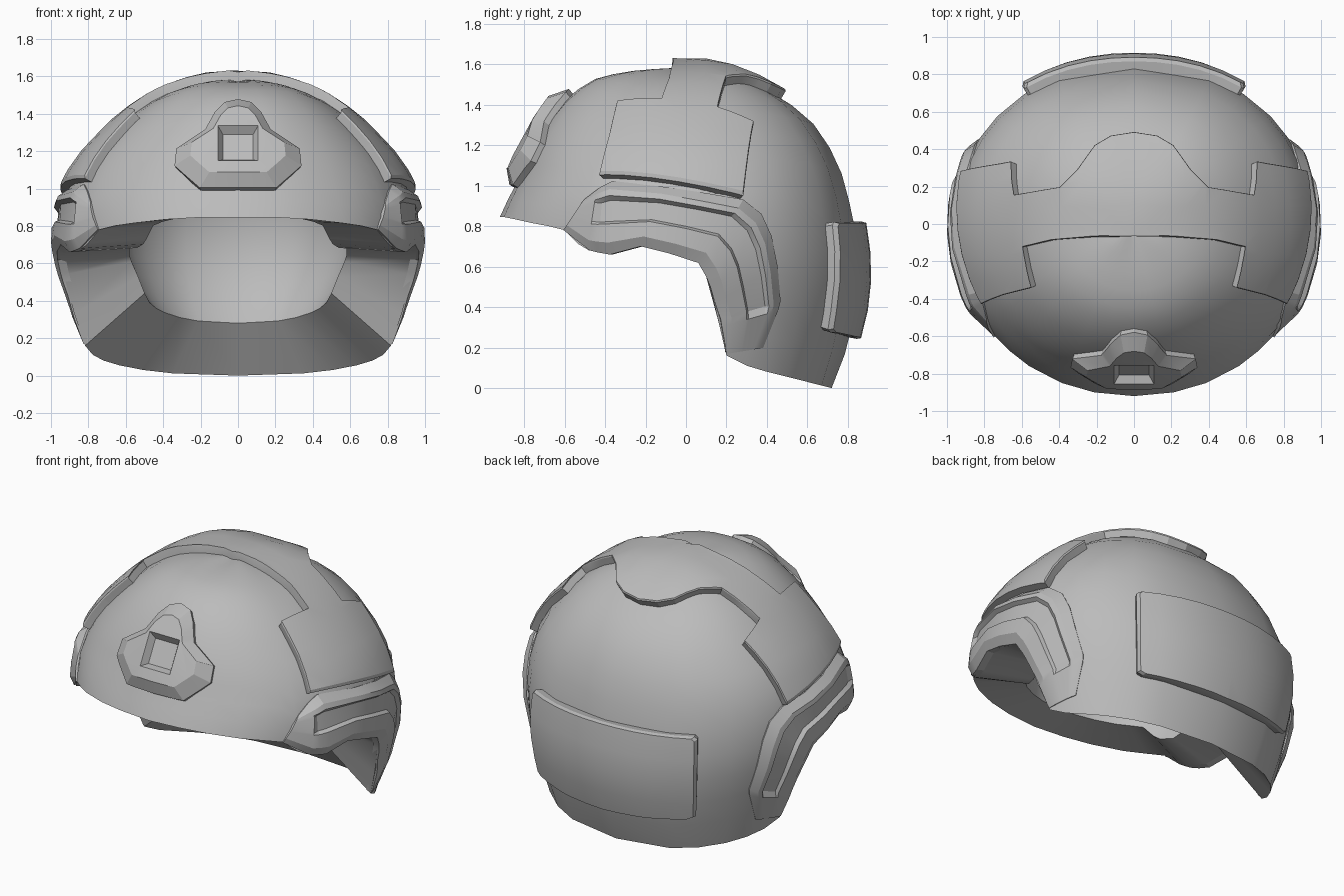
import bpy, bmesh, math
from mathutils import Vector

cube = bpy.data.objects.get("Cube")
if cube:
    bpy.data.objects.remove(cube, do_unlink=True)

grey = bpy.data.materials.new("matte grey")
grey.use_nodes = True
grey.diffuse_color = (0.5, 0.5, 0.5, 1)
grey.node_tree.nodes["Principled BSDF"].inputs["Base Color"].default_value = (0.5, 0.5, 0.5, 1)

CENTRE = Vector((0, 0, 0.75))

# Dome outlines as (distance from the middle, height)
FRONT = [(0, 1.57), (.13, 1.57), (.27, 1.565), (.47, 1.52), (.6, 1.42), (.72, 1.26), (.8, 1.1), (.84, 1), (.92, .845), (.93, .7), (.8, .1)]
BACK = [(0, 1.57), (.1, 1.565), (.2, 1.55), (.47, 1.43), (.6, 1.34), (.74, 1.13), (.81, .9), (.84, .75), (.855, .6), (.81, .28), (.72, 0)]
SIDE = [(0, 1.57), (.1, 1.567), (.2, 1.555), (.38, 1.505), (.56, 1.4), (.715, 1.26), (.86, 1.09), (.935, .93), (.95, .8), (.955, .65), (.9, .41), (.84, .17), (.79, 0)]


def polar(profile):
    return [(math.atan2(z - CENTRE.z, d), math.hypot(d, z - CENTRE.z)) for d, z in profile]


FRONT, BACK, SIDE = polar(FRONT), polar(BACK), polar(SIDE)


def lookup(table, e):
    for (e0, r0), (e1, r1) in zip(table, table[1:]):
        if e >= e1:
            return r0 + (r1 - r0) * (e0 - e) / (e0 - e1)
    return table[-1][1]


def radius(d):
    """Distance from the centre to the dome along direction d."""
    h = math.hypot(d.x, d.y)
    e = math.atan2(d.z, h)
    c, s = (abs(d.x) / h, abs(d.y) / h) if h > 1e-6 else (1, 0)
    fb, n = (lookup(FRONT, e), 2.08) if d.y < 0 else (lookup(BACK, e), 2.14)
    return ((c / lookup(SIDE, e)) ** n + (s / fb) ** n) ** (-1 / n)


def level(p):
    d = p - CENTRE
    return d.length / radius(d)


def cast(origin, direction):
    """Point where a ray from inside leaves the dome."""
    lo, hi = 0, 1.5
    for _ in range(30):
        mid = (lo + hi) / 2
        if level(origin + direction * mid) < 1:
            lo = mid
        else:
            hi = mid
    return origin + direction * lo


def normal(p):
    h = 0.03
    axes = [Vector((h, 0, 0)), Vector((0, h, 0)), Vector((0, 0, h))]
    return Vector([level(p + a) - level(p - a) for a in axes]).normalized()


# Ways of wrapping flat (u, v) shapes onto the dome
def over_top(u, v):
    return cast(Vector((0, v, CENTRE.z)), Vector((math.sin(u), 0, math.cos(u))))


def around_back(u, v):
    return cast(Vector((0, 0, v)), Vector((math.sin(u), math.cos(u), 0)))


def on_front(u, v):
    return cast(Vector((u, 0, v)), Vector((0, -1, 0)))


def on_left(u, v):
    return cast(Vector((0, u, v)), Vector((1, 0, 0)))


def wrap(bm, mapping):
    for v in bm.verts:
        p = mapping(v.co.x, v.co.y)
        v.co = p + normal(p) * v.co.z


def finish(name, bm, angle):
    bmesh.ops.recalc_face_normals(bm, faces=bm.faces)
    mesh = bpy.data.meshes.new(name)
    bm.to_mesh(mesh)
    bm.free()
    mesh.materials.append(grey)
    ob = bpy.data.objects.new(name, mesh)
    bpy.context.collection.objects.link(ob)
    bpy.ops.object.select_all(action='DESELECT')
    ob.select_set(True)
    bpy.context.view_layer.objects.active = ob
    bpy.ops.object.shade_smooth_by_angle(angle=math.radians(angle))


def mirrored(half):
    return half + [(-u, v) for u, v in reversed(half) if abs(u) > 1e-6]


def plate(name, outline, mapping, thick, rim, shrink, step, socket=None):
    """Raised panel with a chamfered border and an optional square socket."""
    bm = bmesh.new()
    mid = Vector((0, sum(v for u, v in outline) / len(outline), 0))
    top = [mid + (Vector((u, v, 0)) - mid) * shrink + Vector((0, 0, thick)) for u, v in outline]
    bm.faces.new([bm.verts.new(p) for p in top])
    cuts = []
    if socket:
        cuts = [(0, -socket[0]), (0, socket[0]), (1, socket[1]), (1, socket[2])]
    else:
        for axis in (0, 1):
            lo, hi = min(p[axis] for p in top), max(p[axis] for p in top)
            count = max(1, round((hi - lo) / step))
            cuts += [(axis, lo + (hi - lo) * i / count) for i in range(1, count)]
    for axis, at in cuts:
        co, no = Vector(), Vector()
        co[axis], no[axis] = at, 1
        bmesh.ops.bisect_plane(bm, geom=bm.verts[:] + bm.edges[:] + bm.faces[:], plane_co=co, plane_no=no)
    edges = [e for e in bm.edges if e.is_boundary]
    for grow, height in ((1 / shrink, rim), (1, -0.03)):
        new = bmesh.ops.extrude_edge_only(bm, edges=edges)["geom"]
        edges = [g for g in new if isinstance(g, bmesh.types.BMEdge)]
        for v in (g for g in new if isinstance(g, bmesh.types.BMVert)):
            v.co = mid + (v.co - mid) * grow
            v.co.z = height
    if socket:
        hole = [f for f in bm.faces if abs(f.calc_center_median().x) < socket[0]
                and socket[1] < f.calc_center_median().y < socket[2] and f.normal.z ** 2 > .9]
        bmesh.ops.inset_region(bm, faces=hole, thickness=0.03)
        for v in {v for f in hole for v in f.verts}:
            v.co.z -= 0.045
    wrap(bm, mapping)
    finish(name, bm, 20)


# Shell: outer dome, sloping underside and inner cavity, from the rim line (y, z)
RIM = [(-.9, .845), (-.85, .835), (-.76, .815), (-.68, .8), (-.6, .78), (-.53, .71), (-.48, .68), (-.37, .66),
       (-.22, .7), (-.08, .665), (.06, .62), (.11, .54), (.16, .33), (.2, .16), (.3, .11), (.4, .08),
       (.5, .055), (.6, .03), (.67, .012)]
half = [on_left(y, z) for y, z in RIM]
rim = [Vector((0, -.92, .845))] + half + [Vector((0, .72, 0))]
rim += [Vector((-p.x, p.y, p.z)) for p in reversed(half)]

ROWS = 14
bm = bmesh.new()
apex_out = bm.verts.new((0, 0, 1.57))
apex_in = bm.verts.new((0, 0, 1.47))
columns = []
for p in rim:
    lift = 0.28 * min(1, max(0.08, (0.65 - p.z) / 0.45))
    inner = Vector((p.x * .61, p.y * .76, p.z + lift))
    column = []
    for end, outer in ((p, True), (inner, False)):
        d = end - CENTRE
        total = d.angle(Vector((0, 0, 1)))
        flat = Vector((d.x, d.y, 0)).normalized()
        line = []
        for i in range(1, ROWS + 1):
            t = i / ROWS
            way = flat * math.sin(total * t) + Vector((0, 0, math.cos(total * t)))
            r = radius(way) if outer else .72 + (d.length - .72) * t ** 2
            line.append(bm.verts.new(CENTRE + way * r))
        column += line if outer else line[::-1]
    columns.append(column)
for a, b in zip(columns, columns[1:] + columns[:1]):
    bm.faces.new((apex_out, a[0], b[0]))
    bm.faces.new((apex_in, b[-1], a[-1]))
    for i in range(len(a) - 1):
        bm.faces.new((a[i], a[i + 1], b[i + 1], b[i]))
finish("helmet_shell", bm, 35)

# Strap-shaped cover over the crown (angle from the top, y)
cover = [(0, -.065), (15, -.07), (30, -.085), (42, -.12), (40, -.33), (55, -.365), (70, -.41), (78, .27),
         (50, .32), (46, .15), (27, .19), (21, .28), (16, .4), (10, .45), (0, .47)]
plate("crown_cover", mirrored([(math.radians(a), y) for a, y in cover]), over_top, .05, .042, .985, .13)

# Rear panel (angle from the back, z)
rear = [(0, .25), (20, .262), (37, .285), (39, .3), (39.5, .8), (38.5, .815), (0, .815)]
plate("rear_panel", mirrored([(math.radians(a), z) for a, z in rear]), around_back, .06, .04, .97, .13)

# Front mount with a square socket (x, z)
mount = [(0, 1.455), (.07, 1.44), (.12, 1.39), (.17, 1.3), (.32, 1.2), (.33, 1.11), (.2, .99), (0, .99)]
plate("front_mount", mirrored(mount), on_front, .075, .03, .72, .1, socket=(.1, 1.12, 1.295))

# Side rails: stations of (upper y, z, lower y, z, height) swept with a grooved section
STATIONS = [(-.5, .93, -.6, .78, .8), (-.42, .99, -.47, .68, .9), (-.4, 1, -.43, .67, 1), (-.36, 1.02, -.37, .66, 1),
            (-.1, .99, -.22, .7, 1), (.1, .96, -.08, .665, 1), (.28, .93, .06, .62, .95), (.37, .86, .1, .55, .9),
            (.42, .75, .12, .5, .85), (.45, .6, .14, .43, .75), (.465, .43, .17, .34, .65), (.455, .39, .175, .31, .6),
            (.38, .2, .2, .17, .5)]
SECTION = [(0, -.03), (0, .008), (.15, .043), (.23, .045), (.27, .018), (.55, .018), (.59, .045), (.84, .045), (1, .015), (1, -.03)]
last = len(STATIONS) - 1
for name, sign in (("left_rail", 1), ("right_rail", -1)):
    bm = bmesh.new()
    grid = []
    for k, (y0, z0, y1, z1, height) in enumerate(STATIONS):
        row = []
        for t, w in SECTION:
            if k in (1, last - 1) and w == .018:
                w = .045
            if k in (0, last):
                w = min(w, .012)
            if w > 0:
                w *= height
            row.append(bm.verts.new((y0 + (y1 - y0) * t, z0 + (z1 - z0) * t, w)))
        grid.append(row)
    for a, b in zip(grid, grid[1:]):
        for i in range(len(SECTION) - 1):
            bm.faces.new((a[i], a[i + 1], b[i + 1], b[i]))
    bm.faces.new(grid[0])
    bm.faces.new(grid[-1])
    wrap(bm, on_left)
    for v in bm.verts:
        v.co.x *= sign
    finish(name, bm, 20)
